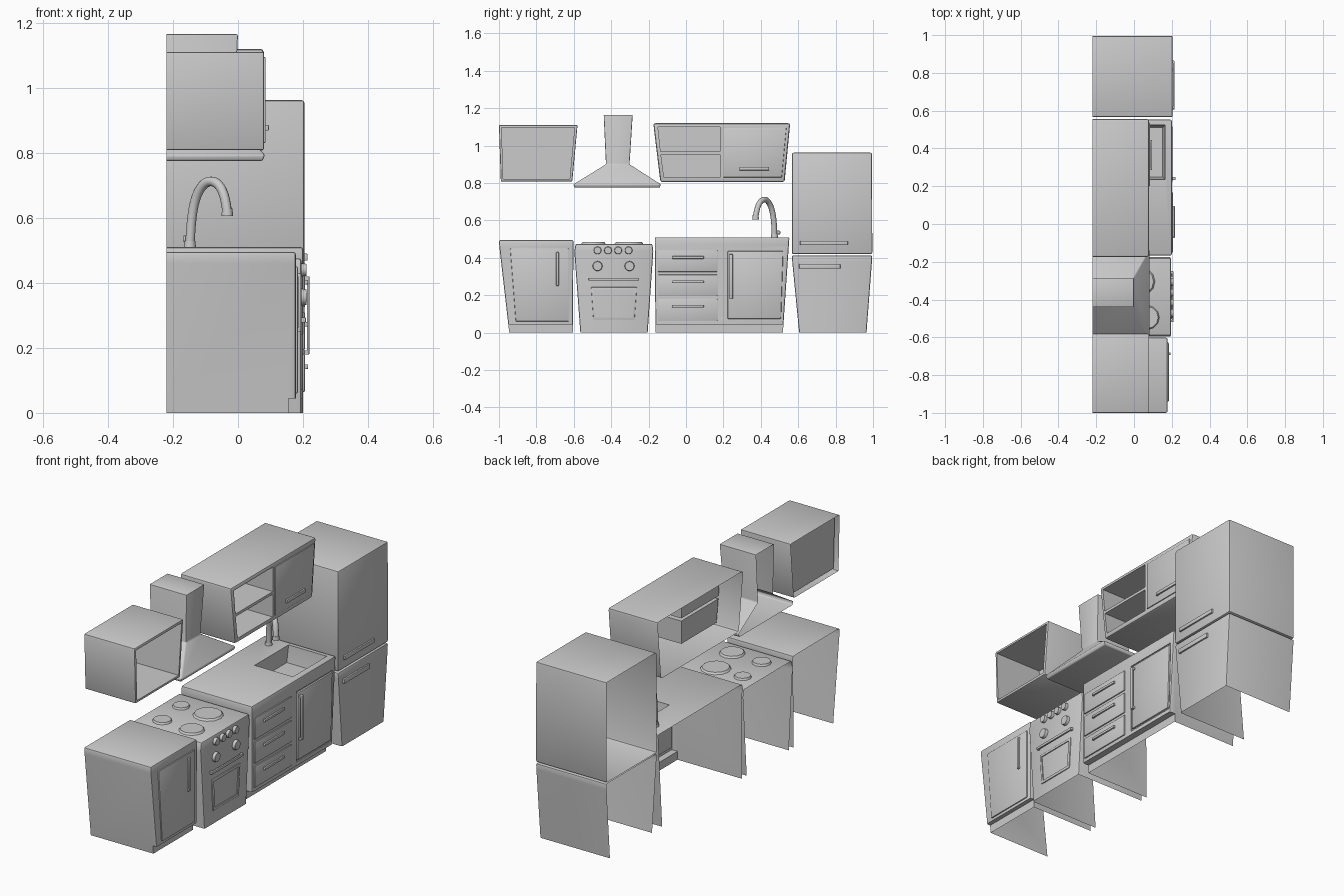
import bpy, bmesh, math
from mathutils import Vector

if "Cube" in bpy.data.objects:
    bpy.data.objects.remove(bpy.data.objects["Cube"])

BACK = -0.22


def loft(name, rings, x0=BACK, bevel=0.008, hollow=False):
    """Tapered block facing +x; each ring is (z, front x, y low, y high)."""
    bm = bmesh.new()
    loops = [[bm.verts.new(p) for p in ((x0, a, z), (x1, a, z), (x1, b, z), (x0, b, z))]
             for z, x1, a, b in rings]
    for lo, hi in zip(loops, loops[1:]):
        for i in range(4):
            j = (i + 1) % 4
            bm.faces.new((lo[i], lo[j], hi[j], hi[i]))
    bm.faces.new(loops[0][::-1])
    bm.faces.new(loops[-1])
    bmesh.ops.recalc_face_normals(bm, faces=bm.faces)
    z0 = rings[0][0]

    def keep_sharp(e):
        at_back = all(v.co.x < x0 + 1e-4 for v in e.verts)
        at_floor = hollow and z0 == 0 and all(v.co.z < 1e-4 for v in e.verts)
        return at_back or at_floor
    if bevel:
        edges = [e for e in bm.edges if not keep_sharp(e) and e.calc_face_angle(0) > 0.2]
        bmesh.ops.bevel(bm, geom=edges, offset=bevel, segments=2, profile=0.5, affect='EDGES')
    me = bpy.data.meshes.new(name)
    bm.to_mesh(me)
    bm.free()
    ob = bpy.data.objects.new(name, me)
    bpy.context.collection.objects.link(ob)
    return ob


def block(name, x0, x1, y0, y1, z0, z1, bevel=0.003):
    return loft(name, [(z0, x1, y0, y1), (z1, x1, y0, y1)], x0, bevel)


def cut(ob, cutter):
    """Carve a recess and remove the cutter."""
    m = ob.modifiers.new("cut", 'BOOLEAN')
    m.operation, m.solver, m.object = 'DIFFERENCE', 'EXACT', cutter
    dg = bpy.context.evaluated_depsgraph_get()
    me = bpy.data.meshes.new_from_object(ob.evaluated_get(dg))
    ob.modifiers.clear()
    ob.data = me
    bpy.data.objects.remove(cutter)


def open_shell(ob):
    """Remove the wall side, and the floor side of standing units."""
    bm = bmesh.new()
    bm.from_mesh(ob.data)
    gone = [f for f in bm.faces if all(v.co.x < BACK + 1e-3 for v in f.verts)
            or all(v.co.z < 1e-3 for v in f.verts)]
    bmesh.ops.delete(bm, geom=gone, context='FACES')
    bm.to_mesh(ob.data)
    bm.free()


def disc(name, loc, r, depth, axis='Z', sides=16):
    bm = bmesh.new()
    bmesh.ops.create_cone(bm, cap_ends=True, segments=sides, radius1=r, radius2=r * 0.88, depth=depth)
    me = bpy.data.meshes.new(name)
    bm.to_mesh(me)
    bm.free()
    ob = bpy.data.objects.new(name, me)
    ob.location = loc
    if axis == 'X':
        ob.rotation_euler = (0, math.pi / 2, 0)
    bpy.context.collection.objects.link(ob)
    return ob


def handle(name, x, y0, y1, z0, z1, out=0.014):
    """Bar on two posts."""
    block(name, x + out - 0.008, x + out, y0, y1, z0, z1)
    if y1 - y0 > z1 - z0:
        posts = [(y0, y0 + 0.012, z0, z1), (y1 - 0.012, y1, z0, z1)]
    else:
        posts = [(y0, y1, z0, z0 + 0.012), (y0, y1, z1 - 0.012, z1)]
    for i, p in enumerate(posts):
        block(f"{name}_post_{i}", x - 0.003, x + out - 0.005, *p, bevel=0)


# Base cabinet with door and toe kick
base = loft("base_cabinet", [(0, .178, -.945, -.605), (.46, .178, -.998, -.602), (.495, .178, -1, -.602)], hollow=True)
cut(base, block("cutter", .155, .3, -1.1, -.5, -.1, .045, 0))
open_shell(base)
loft("base_door", [(.06, .184, -.91, -.628), (.45, .184, -.94, -.628)], .17, .004)
handle("base_door_handle", .184, -.694, -.68, .25, .43, .01)

# Stove
stove = loft("stove_body", [(0, .195, -.565, -.205), (.435, .195, -.597, -.175), (.475, .195, -.59, -.18)], hollow=True)
open_shell(stove)
for i, (x, y, r) in enumerate([(.035, -.305, .078), (.07, -.495, .066), (-.13, -.30, .045), (-.11, -.49, .05)]):
    disc(f"burner_{i}", (x, y, .479), r, .012, sides=12)
for i, y in enumerate([-.473, -.417, -.363, -.307]):
    disc(f"small_knob_{i}", (.201, y, .44), .021, .018, 'X')
for i, y in enumerate([-.473, -.302]):
    disc(f"large_knob_{i}", (.201, y, .356), .027, .018, 'X')
handle("oven_handle", .195, -.52, -.25, .278, .293)
window = loft("oven_window", [(.07, .2, -.495, -.275), (.243, .2, -.507, -.263)], .185, .003)
cut(window, loft("cutter", [(.085, .3, -.48, -.29), (.228, .3, -.492, -.278)], .192, 0))

# Sink unit with drawers, rounded door and basin
sink = loft("sink_cabinet", [(0, .2, -.163, .518), (.47, .2, -.167, .55), (.51, .2, -.167, .553)], hollow=True)
cut(sink, block("cutter", .165, .3, -.3, .7, -.1, .045, 0))
cut(sink, loft("cutter", [(.42, .15, .25, .51), (.505, .165, .235, .525), (.6, .165, .235, .525)], -.065, 0))
cut(sink, loft("cutter", [(.065, .3, .215, .515), (.445, .3, .215, .528)], .195, 0))
open_shell(sink)
for i in range(3):
    z = .065 + i * .13
    drawer = block(f"drawer_{i}", .19, .206, -.15, .168, z, z + .115)
    handle(f"drawer_handle_{i}", .206, -.075, .095, z + .07, z + .084, .01)
loft("sink_door", [(.073, .204, .222, .508), (.437, .204, .222, .52)], .18, .006)
handle("sink_door_handle", .204, .232, .25, .18, .42, .016)

# Curved faucet with lever
cu = bpy.data.curves.new("faucet", 'CURVE')
cu.dimensions = '3D'
cu.bevel_depth, cu.bevel_resolution, cu.use_fill_caps = .015, 3, True
sp = cu.splines.new('NURBS')
path = [(-.148, .473, .505), (-.145, .473, .61), (-.125, .452, .70), (-.07, .41, .725), (-.04, .38, .68), (-.033, .372, .615)]
sp.points.add(len(path) - 1)
for p, co in zip(sp.points, path):
    p.co = (*co, 1)
sp.order_u, sp.use_endpoint_u, sp.resolution_u = 4, True, 5
bpy.context.collection.objects.link(bpy.data.objects.new("faucet", cu))
disc("faucet_base", (-.148, .473, .518), .019, .02)
disc("faucet_tip", (-.033, .372, .617), .018, .022)
block("faucet_lever", -.168, -.14, .478, .504, .525, .545, .005)

# Two-part fridge
lower = loft("fridge_lower", [(0, .2, .605, .965), (.38, .204, .568, .994), (.413, .204, .566, .996)], hollow=True)
upper = loft("fridge_upper", [(.42, .204, .566, .996), (.962, .204, .567, .995)])
open_shell(lower)
open_shell(upper)
handle("fridge_lower_handle", .204, .605, .825, .342, .368, .01)
handle("fridge_upper_handle", .204, .61, .865, .468, .49, .01)

# Open wall cabinet
wall = loft("wall_cabinet", [(.808, .08, -.99, -.608), (1.11, .08, -1, -.58)], bevel=.006)
cut(wall, loft("cutter", [(.822, .3, -.977, -.622), (1.096, .3, -.986, -.596)], -.2, 0))
open_shell(wall)

# Long wall cabinet with two niches and a door
shelf = loft("long_wall_cabinet", [(.805, .08, -.137, .527), (1.12, .08, -.175, .557)], bevel=.012)
cut(shelf, loft("cutter", [(.83, .3, -.118, .183), (.953, .3, -.134, .183)], -.1, 0))
cut(shelf, loft("cutter", [(.968, .3, -.136, .183), (1.1, .3, -.15, .183)], -.1, 0))
open_shell(shelf)
loft("long_cabinet_door", [(.83, .085, .2, .512), (1.095, .085, .2, .537)], .06, .004)
handle("long_cabinet_handle", .085, .285, .445, .868, .886, .01)

# Extractor hood
hood = loft("extractor_hood", [(.775, .075, -.597, -.14), (.793, .083, -.602, -.135), (.90, -.012, -.428, -.302),
                               (1.165, 0, -.44, -.285)], bevel=.005)
open_shell(hood)

# Smooth shading with crisp edges
bpy.ops.object.select_all(action='DESELECT')
for ob in bpy.data.objects:
    if ob.type == 'MESH':
        ob.select_set(True)
        bpy.context.view_layer.objects.active = ob
bpy.ops.object.shade_smooth_by_angle(angle=math.radians(35))
